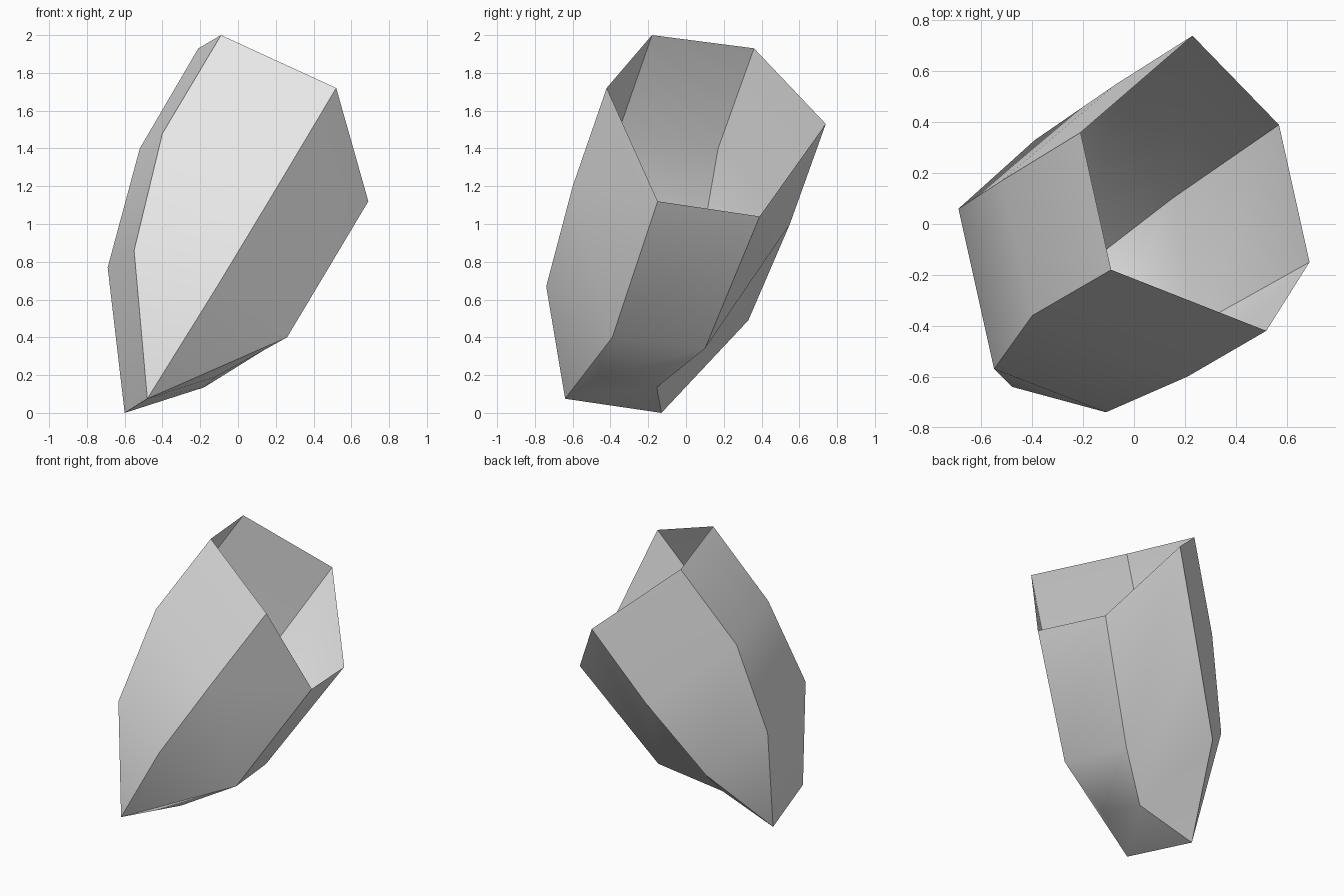
import bpy
import bmesh

cube = bpy.data.objects.get("Cube")
if cube:
    bpy.data.objects.remove(cube, do_unlink=True)

# One plain grey for the whole shell
grey = bpy.data.materials.new("light grey")
grey.use_nodes = True
grey.diffuse_color = (0.8, 0.8, 0.8, 1)
grey.node_tree.nodes["Principled BSDF"].inputs["Base Color"].default_value = (0.8, 0.8, 0.8, 1)

# The two ends of the keel edge, where the ridges meet
KEEL_FRONT = (-0.48, -0.64, 0.075)
KEEL_BACK = (-0.60, -0.13, 0.0)

# Six ridges, each from a corner of the open rim down to the keel
RIDGES = [
    [(-0.09, -0.18, 2.00), (-0.40, -0.36, 1.48), (-0.55, -0.57, 0.86), KEEL_FRONT],
    [(-0.21, 0.36, 1.93), (-0.52, 0.17, 1.40), (-0.69, 0.06, 0.77), KEEL_BACK],
    [(0.23, 0.74, 1.53), (-0.07, 0.55, 1.00), (-0.39, 0.33, 0.49), KEEL_BACK],
    [(0.57, 0.39, 1.04), (0.15, 0.10, 0.34), (-0.18, -0.155, 0.135), KEEL_BACK],
    [(0.69, -0.15, 1.12), (0.26, -0.39, 0.40), (-0.12, -0.47, 0.19), KEEL_FRONT],
    [(0.52, -0.42, 1.72), (0.21, -0.60, 1.20), (-0.11, -0.74, 0.67), KEEL_FRONT],
]

bm = bmesh.new()
verts = {}
panel_of = {}


def vert(p):
    if p not in verts:
        verts[p] = bm.verts.new(p)
    return verts[p]


def add_face(points, panel):
    unique = list(dict.fromkeys(points))
    face = bm.faces.new([vert(p) for p in unique])
    face.smooth = True
    panel_of[face] = panel


# Curved panels between neighbouring ridges
for i in range(6):
    a, b = RIDGES[i], RIDGES[(i + 1) % 6]
    if i == 4:  # this panel ends on a straight lower edge
        a = [a[0], a[1], a[1], a[3]]
    for k in range(3):
        add_face([a[k], b[k], b[k + 1], a[k + 1]], i)

# Underside tuck below that straight edge, part of the belly panel
_, bend, tuck, tip = RIDGES[4]
add_face([tip, tuck, bend], 3)

# Crease the edges where two panels meet
for e in bm.edges:
    e.smooth = len({panel_of[f] for f in e.link_faces}) == 1

mesh = bpy.data.meshes.new("faceted_shell")
bm.to_mesh(mesh)
bm.free()
mesh.materials.append(grey)
shell = bpy.data.objects.new("faceted_shell", mesh)
bpy.context.collection.objects.link(shell)
